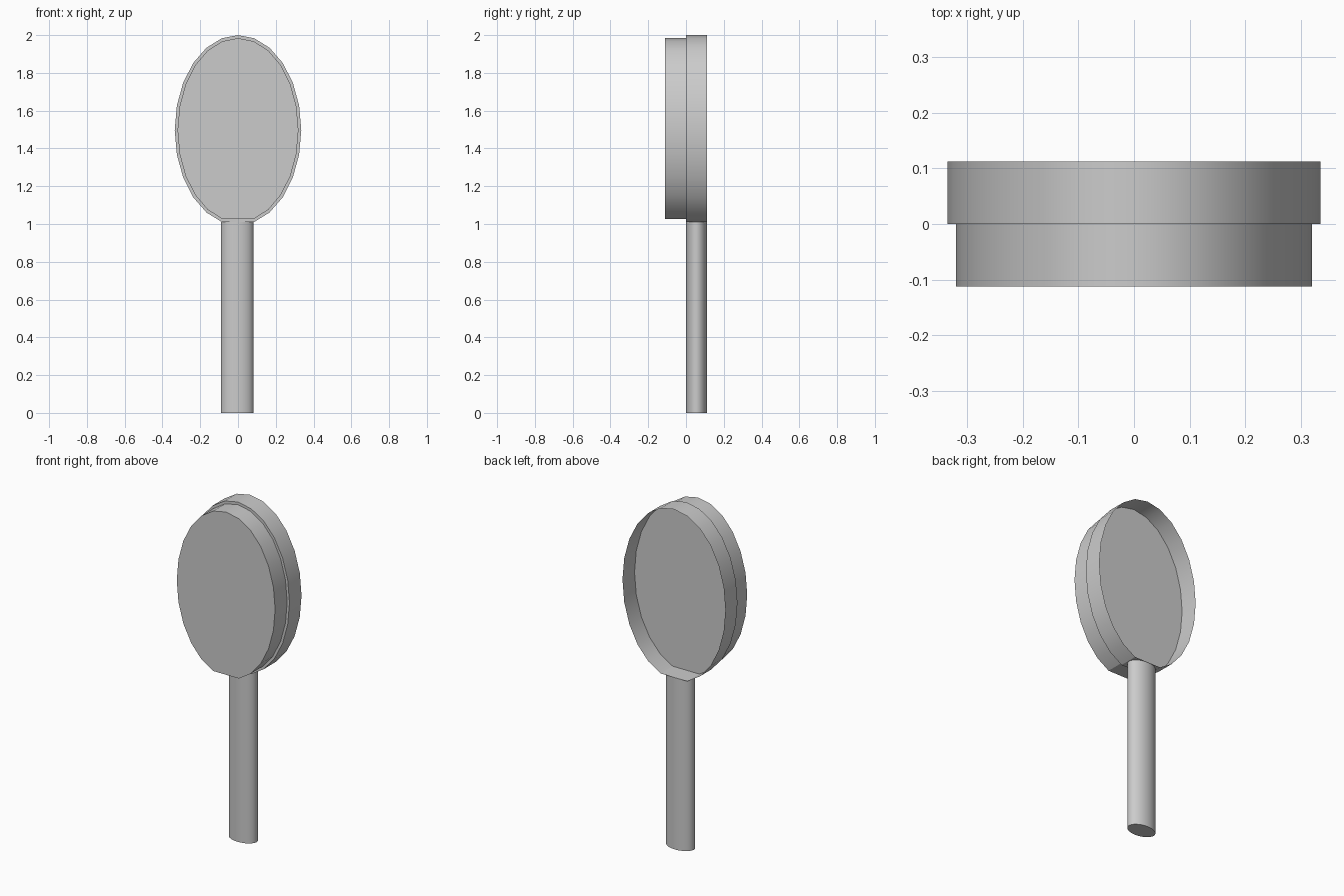
import bpy
import bmesh
import math

cube = bpy.data.objects.get("Cube")
if cube:
    bpy.data.objects.remove(cube, do_unlink=True)

# One plain grey for everything
grey = bpy.data.materials.new("light grey")
grey.use_nodes = True
color = (0.6, 0.6, 0.6, 1.0)
grey.diffuse_color = color
grey.node_tree.nodes["Principled BSDF"].inputs["Base Color"].default_value = color

SIDES = 24
CENTER_Z = 1.497


def finish(obj):
    obj.data.materials.append(grey)
    bpy.ops.object.select_all(action="DESELECT")
    obj.select_set(True)
    bpy.context.view_layer.objects.active = obj
    bpy.ops.object.shade_smooth_by_angle(angle=math.radians(30))


def oval_cup(name, half_width, half_height, front_y, back_y):
    """Oval tray: closed at the front, open at the back, flat at the bottom."""
    bm = bmesh.new()
    front, back = [], []
    for i in range(SIDES):
        if i == SIDES // 2:      # no lowest corner: leaves a flat foot on the handle
            continue
        a = math.tau * i / SIDES
        x = -half_width * math.sin(a)
        z = CENTER_Z + half_height * math.cos(a)
        front.append(bm.verts.new((x, front_y, z)))
        back.append(bm.verts.new((x, back_y, z)))
    bm.faces.new(front)
    n = len(front)
    for i in range(n):
        j = (i + 1) % n
        bm.faces.new((front[j], front[i], back[i], back[j]))
    mesh = bpy.data.meshes.new(name)
    bm.to_mesh(mesh)
    bm.free()
    obj = bpy.data.objects.new(name, mesh)
    bpy.context.collection.objects.link(obj)
    finish(obj)


# Head: thin rear rim with a recessed back, and a slightly inset front block
oval_cup("rear_rim", 0.335, 0.503, 0.0, 0.112)
oval_cup("front_block", 0.32, 0.487, -0.112, 0.0)

# Handle: upright oval rod under the rear rim
HANDLE_TOP = 1.011
bpy.ops.mesh.primitive_cylinder_add(vertices=32, radius=1, depth=HANDLE_TOP,
                                    location=(-0.004, 0.056, HANDLE_TOP / 2))
handle = bpy.context.object
handle.name = "handle"
handle.scale = (0.086, 0.055, 1)
bpy.ops.object.transform_apply(location=False, rotation=False, scale=True)
finish(handle)
